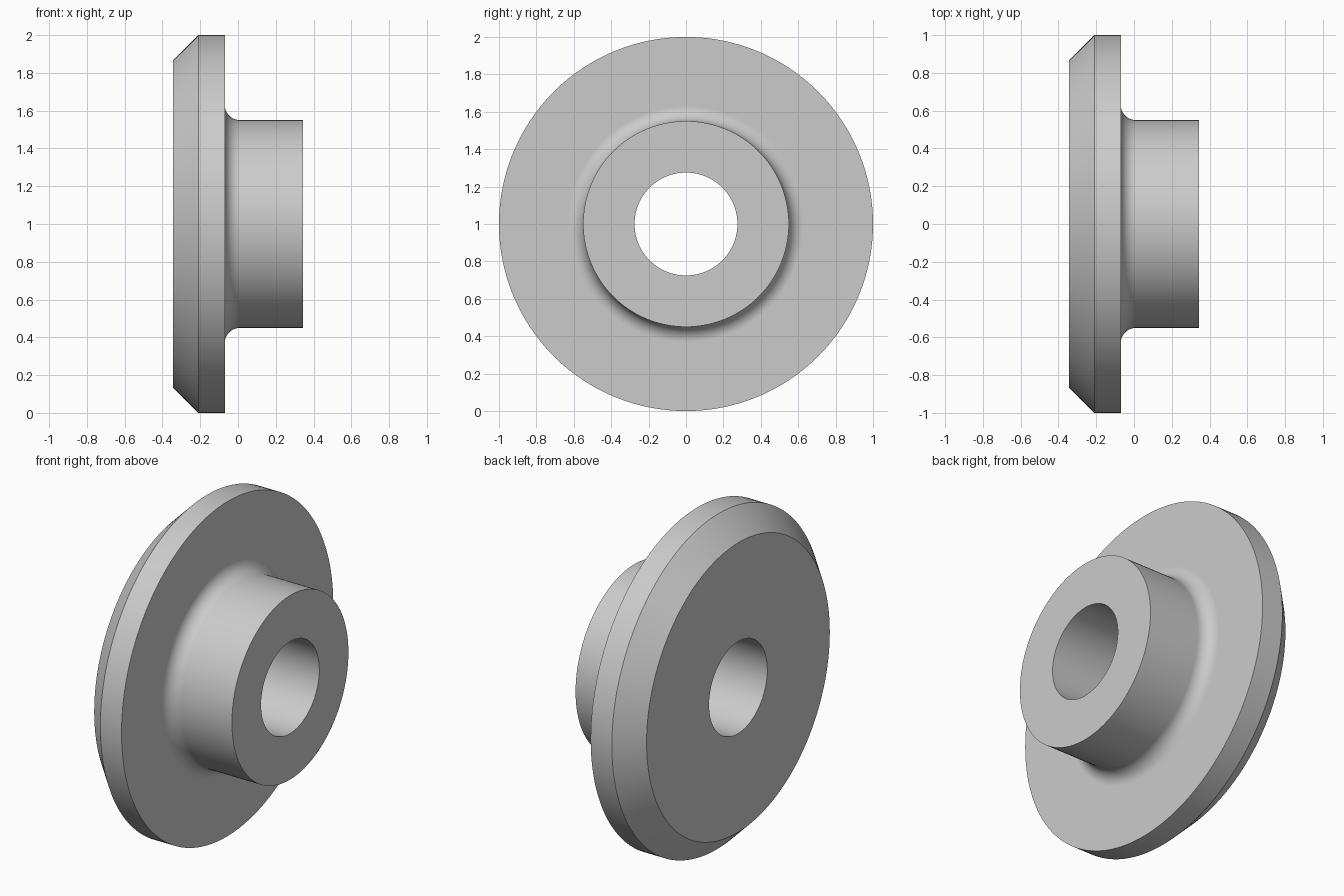
import bpy
import bmesh
from math import cos, sin, pi, radians
from mathutils import Matrix, Vector

if "Cube" in bpy.data.objects:
    bpy.data.objects.remove(bpy.data.objects["Cube"])

SIDES = 128
BORE, HUB, FLANGE = 0.275, 0.55, 1.0
BACK, RIM, SHOULDER, END = -0.345, -0.21, -0.07, 0.345
FILLET = 0.08

# One plain metal colour
grey = bpy.data.materials.new("light_grey")
grey.use_nodes = True
color = (0.6, 0.6, 0.6, 1)
grey.diffuse_color = color
grey.node_tree.nodes["Principled BSDF"].inputs["Base Color"].default_value = color

# Closed profile as (position along axis, radius)
profile = [(BACK, BORE), (BACK, FLANGE - (RIM - BACK)), (RIM, FLANGE), (SHOULDER, FLANGE)]

# Concave fillet between flange and hub
steps = 12
for i in range(steps + 1):
    a = pi + pi / 2 * i / steps
    profile.append((SHOULDER + FILLET * (1 + cos(a)), HUB + FILLET * (1 + sin(a))))
profile += [(END, HUB), (END, BORE)]

# Revolve the profile about the x axis
bm = bmesh.new()
rings = []
for s in range(SIDES):
    turn = Matrix.Rotation(2 * pi * s / SIDES, 3, 'X')
    rings.append([bm.verts.new(turn @ Vector((x, 0, r))) for x, r in profile])
n = len(profile)
for s in range(SIDES):
    a, b = rings[s], rings[(s + 1) % SIDES]
    for i in range(n):
        j = (i + 1) % n
        bm.faces.new((a[i], a[j], b[j], b[i]))
bmesh.ops.recalc_face_normals(bm, faces=bm.faces)

mesh = bpy.data.meshes.new("flanged_bushing")
bm.to_mesh(mesh)
bm.free()
mesh.materials.append(grey)
bushing = bpy.data.objects.new("flanged_bushing", mesh)
bushing.location.z = FLANGE
bpy.context.collection.objects.link(bushing)

# Smooth round surfaces, crisp corners, flat faces kept flat
bpy.ops.object.select_all(action='DESELECT')
bushing.select_set(True)
bpy.context.view_layer.objects.active = bushing
bpy.ops.object.shade_smooth_by_angle(angle=radians(30))
weighted = bushing.modifiers.new("flat_faces", 'WEIGHTED_NORMAL')
weighted.keep_sharp = True
